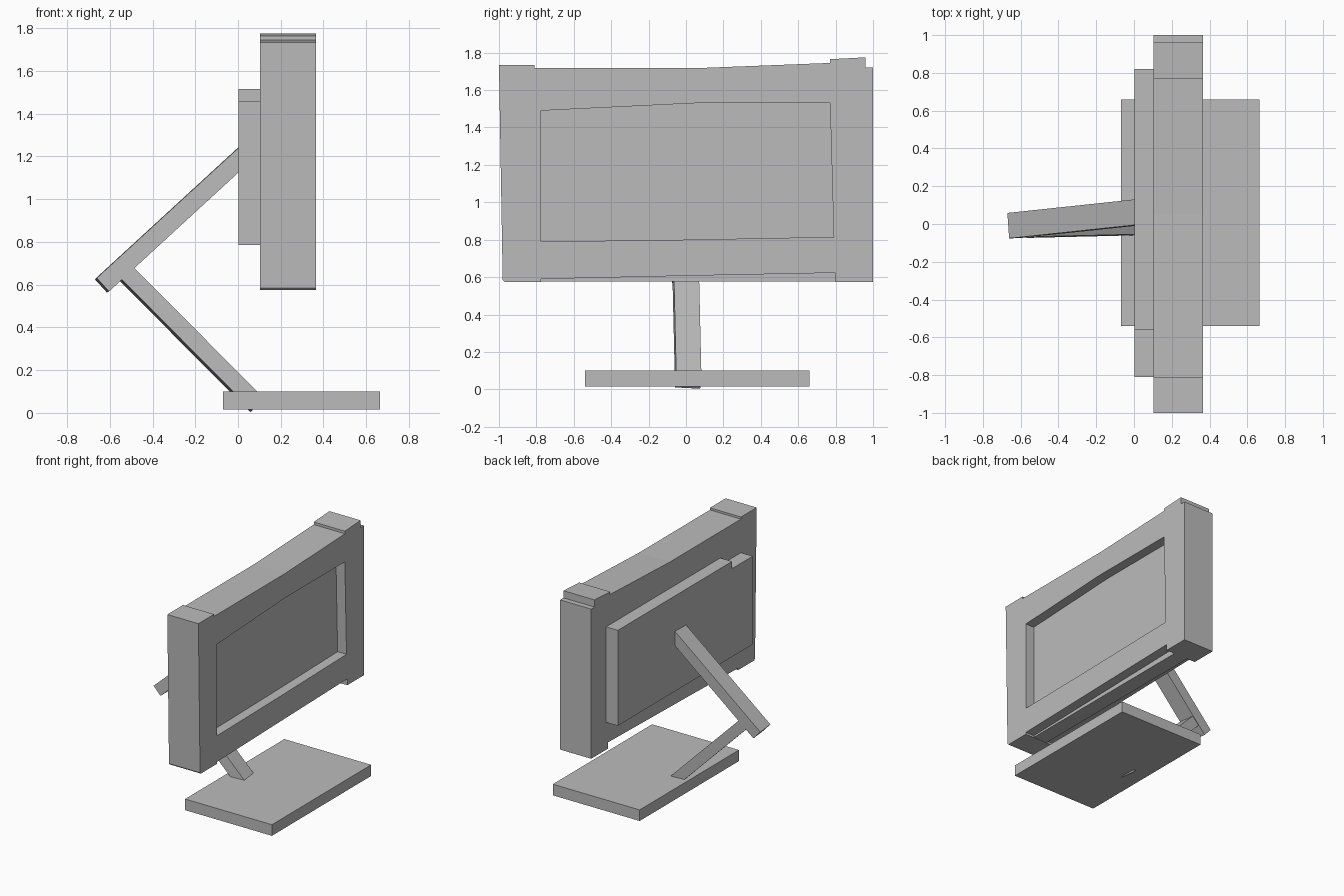
import bpy, bmesh, math
from mathutils import Vector, Matrix

default = bpy.data.objects.get("Cube")
if default:
    bpy.data.objects.remove(default, do_unlink=True)

grey = bpy.data.materials.new("plain_grey")
grey.use_nodes = True
colour = (0.5, 0.5, 0.5, 1)
grey.diffuse_color = colour
grey.node_tree.nodes["Principled BSDF"].inputs["Base Color"].default_value = colour


def finish(name, bm):
    """Turn a bmesh into a grey object."""
    bmesh.ops.recalc_face_normals(bm, faces=bm.faces)
    mesh = bpy.data.meshes.new(name)
    bm.to_mesh(mesh)
    bm.free()
    mesh.materials.append(grey)
    obj = bpy.data.objects.new(name, mesh)
    bpy.context.scene.collection.objects.link(obj)
    return obj


def prism(name, outline, x0, x1):
    """Extrude a (y, z) outline along x."""
    bm = bmesh.new()
    face = bm.faces.new([bm.verts.new((x0, y, z)) for y, z in outline])
    side = bmesh.ops.extrude_face_region(bm, geom=[face])["geom"]
    verts = [v for v in side if isinstance(v, bmesh.types.BMVert)]
    bmesh.ops.translate(bm, vec=(x1 - x0, 0, 0), verts=verts)
    return finish(name, bm)


def bar(name, start, end, width, thick, roll):
    """Square-ended bar between two points, rolled about its length."""
    start, end = Vector(start), Vector(end)
    d = (end - start).normalized()
    w = Vector((0, 1, 0))
    w = (w - d * d.dot(w)).normalized()
    turn = Matrix.Rotation(math.radians(roll), 3, d)
    w = turn @ w
    n = d.cross(w)
    basis = Matrix((d * (end - start).length, w * width, n * thick)).transposed()
    bm = bmesh.new()
    bmesh.ops.create_cube(bm, size=1, matrix=Matrix.Translation((start + end) / 2) @ basis.to_4x4())
    return finish(name, bm)


# Stand base
prism("stand_base", [(-0.54, 0.015), (0.66, 0.015), (0.66, 0.1), (-0.54, 0.1)], -0.07, 0.665)

# Folding arm, slightly skewed
bar("lower_arm", (-0.546, -0.003, 0.675), (0.09, 0.012, 0.035), 0.135, 0.08, -5)
bar("upper_arm", (-0.637, -0.008, 0.597), (0.05, 0.065, 1.228), 0.135, 0.085, 1)

# Back panel with a lowered end
prism("back_panel", [(-0.81, 0.785), (0.82, 0.785), (0.82, 1.515), (-0.56, 1.515),
                     (-0.56, 1.46), (-0.81, 1.46)], 0.003, 0.11)

# Display frame with raised corner caps and a notched underside
frame = prism("display_frame", [
    (-0.97, 0.575), (-0.775, 0.575), (-0.775, 0.59), (0, 0.607), (0.8, 0.623), (0.8, 0.575),
    (1, 0.575), (1, 1.72), (0.96, 1.72), (0.96, 1.775), (0.77, 1.765), (0.77, 1.745),
    (0.05, 1.717), (-0.81, 1.717), (-0.81, 1.733), (-1, 1.733), (-0.98, 0.585)], 0.102, 0.365)

# Recess that exposes the screen
cutter = prism("screen_cutter", [(-0.775, 0.79), (0, 0.8), (0.79, 0.815), (0.77, 1.53),
                                 (0.05, 1.53), (-0.775, 1.49)], 0.29, 0.5)
cutter.hide_render = True
cutter.hide_viewport = True
cut = frame.modifiers.new("screen_recess", "BOOLEAN")
cut.operation = "DIFFERENCE"
cut.solver = "EXACT"
cut.object = cutter

# Screen slab, showing below the frame's lower rail
prism("screen_slab", [(-0.775, 0.577), (0.8, 0.577), (0.8, 0.7), (-0.775, 0.7)], 0.17, 0.29)
